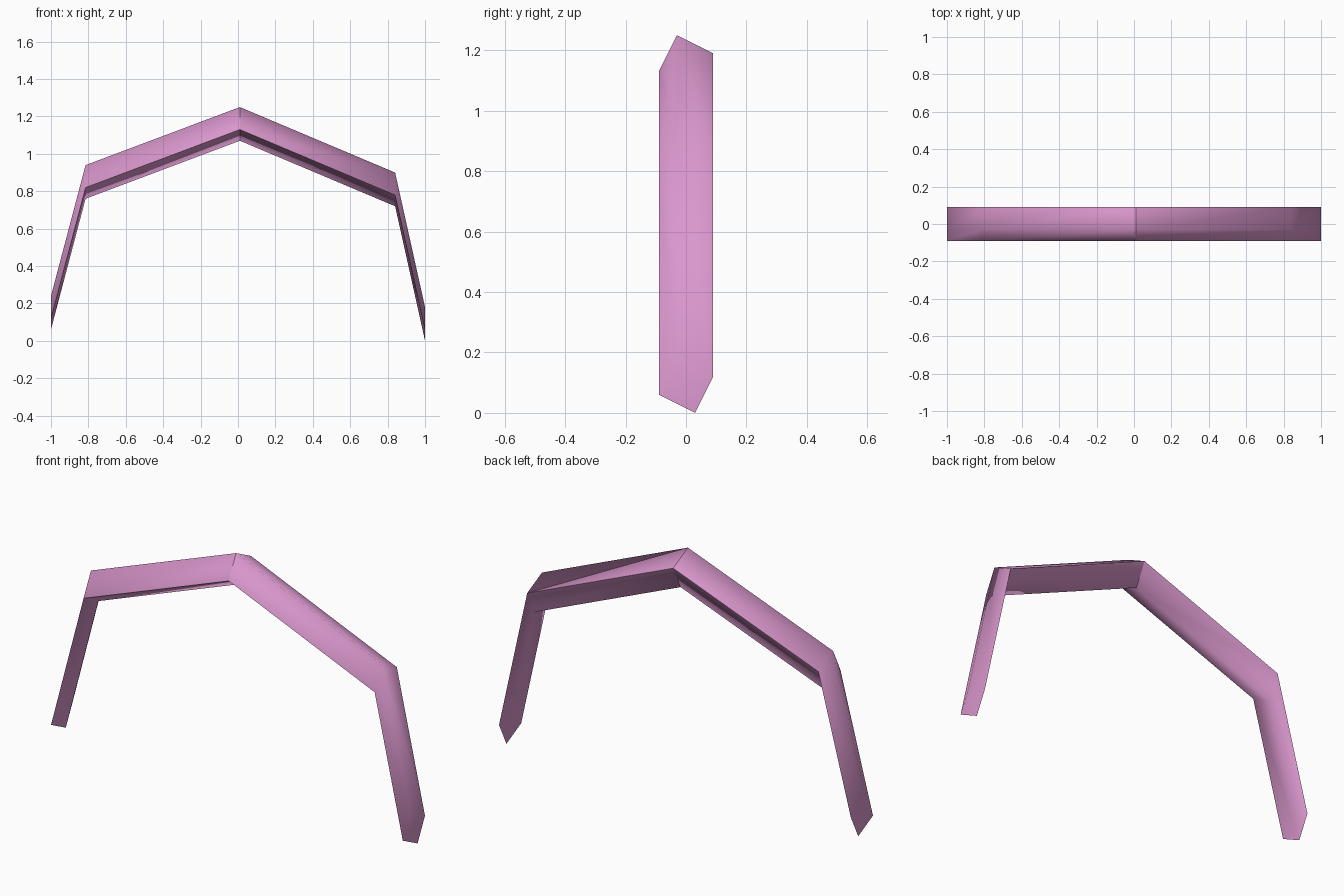
import bpy
import bmesh

if "Cube" in bpy.data.objects:
    bpy.data.objects.remove(bpy.data.objects["Cube"])

# Bent bar: a tilted square section carried along a five-point path
path = [(-1.0, 0.15), (-0.815, 0.85), (0.01, 1.16), (0.84, 0.81), (1.0, 0.09)]
section = [(-0.09, -0.03), (-0.03, 0.09), (0.09, 0.03), (0.03, -0.09)]

pink = bpy.data.materials.new("pink")
pink.diffuse_color = (0.70, 0.31, 0.61, 1.0)
pink.use_nodes = True
pink.node_tree.nodes["Principled BSDF"].inputs["Base Color"].default_value = pink.diffuse_color

bm = bmesh.new()
rings = [[bm.verts.new((x, y, z + dz)) for y, dz in section] for x, z in path]

# Sides: the first two of each ring form the upper skin, the others the lower skin
lower = set()
for a, b in zip(rings, rings[1:]):
    for i in range(4):
        j = (i + 1) % 4
        face = bm.faces.new((a[i], a[j], b[j], b[i]))
        if i >= 2:
            lower.add(face)

# End caps
bm.faces.new(rings[0])
bm.faces.new(rings[-1])
bmesh.ops.recalc_face_normals(bm, faces=bm.faces)

# Smooth skins, sharp where upper meets lower and at the peak
peak = set(rings[2])
for face in bm.faces:
    face.smooth = True
for edge in bm.edges:
    sides = [f in lower for f in edge.link_faces]
    at_peak = all(v in peak for v in edge.verts)
    edge.smooth = not (at_peak or any(sides) != all(sides))

mesh = bpy.data.meshes.new("arched_bar")
bm.to_mesh(mesh)
bm.free()
mesh.materials.append(pink)
bar = bpy.data.objects.new("arched_bar", mesh)
bpy.context.collection.objects.link(bar)
